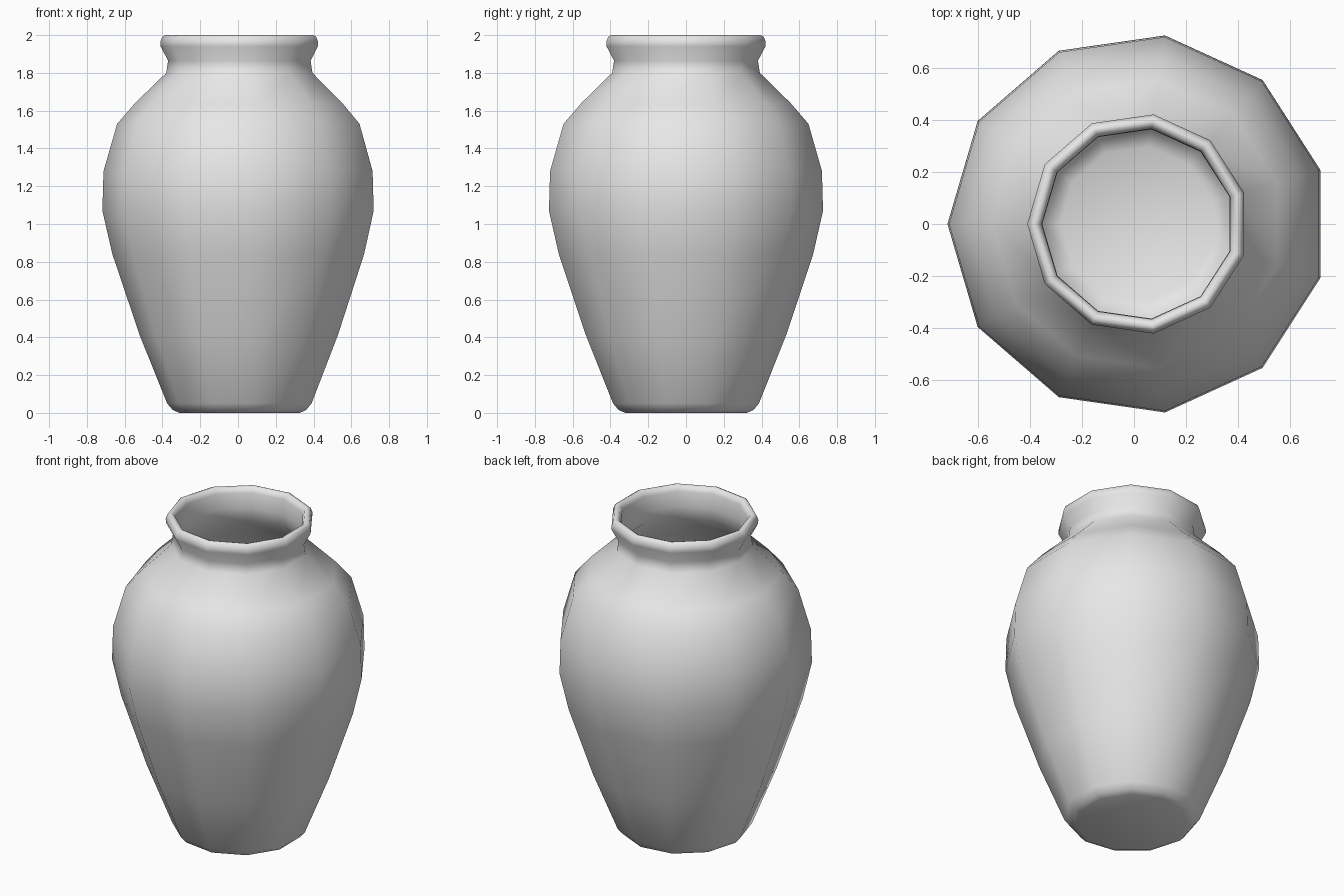
import bpy, bmesh, math

cube = bpy.data.objects.get("Cube")
if cube:
    bpy.data.objects.remove(cube, do_unlink=True)

SIDES = 11
CENTRE_X = 0.015

# Profile as (radius, height): outer wall from the foot up to the lip
outer = [(0.325, 0), (0.36, 0.015), (0.39, 0.05), (0.535, 0.41), (0.68, 0.84),
         (0.733, 1.07), (0.727, 1.28), (0.655, 1.53), (0.56, 1.64), (0.395, 1.8),
         (0.385, 1.865), (0.425, 1.94), (0.426, 1.965), (0.415, 1.993), (0.4, 2)]
# Inner wall from the lip down to the floor
inner = [(0.382, 1.993), (0.37, 1.965), (0.368, 1.87), (0.375, 1.79), (0.54, 1.62),
         (0.63, 1.51), (0.7, 1.27), (0.705, 1.07), (0.655, 0.84), (0.51, 0.42),
         (0.36, 0.06), (0.3, 0.03)]


def ring(bm, radius, height):
    # The first corner points along -x
    verts = []
    for i in range(SIDES):
        a = math.pi + math.tau * i / SIDES
        verts.append(bm.verts.new((CENTRE_X + radius * math.cos(a),
                                   radius * math.sin(a), height)))
    return verts


def lathe(name, profile, material):
    bm = bmesh.new()
    rings = [ring(bm, r, z) for r, z in profile]
    for low, high in zip(rings, rings[1:]):
        for i in range(SIDES):
            j = (i + 1) % SIDES
            bm.faces.new((low[i], low[j], high[j], high[i]))
    # Close the base and the inner floor
    bm.faces.new(rings[0])
    bm.faces.new(rings[-1])
    bmesh.ops.recalc_face_normals(bm, faces=bm.faces[:])
    for face in bm.faces:
        face.smooth = True
    mesh = bpy.data.meshes.new(name)
    bm.to_mesh(mesh)
    bm.free()
    mesh.materials.append(material)
    obj = bpy.data.objects.new(name, mesh)
    bpy.context.collection.objects.link(obj)
    return obj


# Plain grey clay
clay = bpy.data.materials.new("grey_clay")
clay.use_nodes = True
colour = (0.8, 0.8, 0.8, 1)
clay.diffuse_color = colour
clay.node_tree.nodes["Principled BSDF"].inputs["Base Color"].default_value = colour

lathe("vase", outer + inner, clay)
